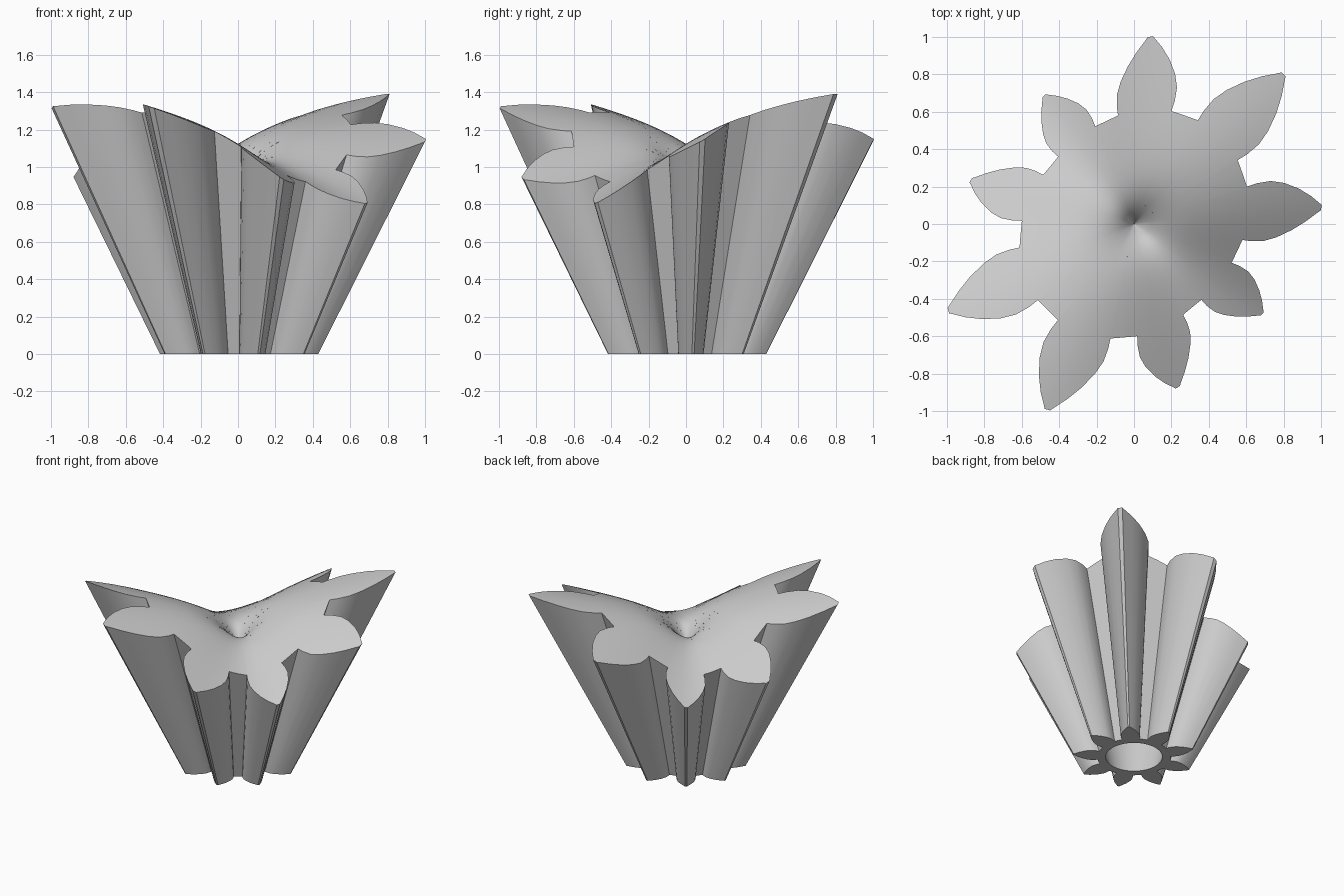
import bpy, bmesh, math
from mathutils import Vector

cube = bpy.data.objects.get("Cube")
if cube:
    bpy.data.objects.remove(cube, do_unlink=True)

PETALS = 9
BASE, SLOPE = 0.43, 0.504      # petal tip radius at the floor, and its growth with height
FACING = math.radians(45)      # direction of the highest petal
HOLE = 0.2

# Half petal outline: distance out, half width (tip at 1)
HALF = [(.59, .14), (.64, .152), (.71, .157), (.78, .142),
        (.86, .108), (.93, .066), (.98, .028), (1.0, .014)]


def crown_height(r, angle):
    """Saddle shaped top with a small pit in the middle."""
    wave = math.cos(2 * (angle - FACING))
    t = r / (BASE + SLOPE * (1.09 + 0.3 * wave))
    return 1.14 - 0.05 * t * t - 0.25 * math.exp(-t / 0.12) + 0.3 * t * wave


def outline():
    """Closed flower outline, counter-clockwise."""
    petal = [Vector((u, -v)) for u, v in HALF] + [Vector((u, v)) for u, v in reversed(HALF)]
    points = []
    for k in range(PETALS):
        a = FACING + k * math.tau / PETALS
        turn = lambda p, ang: Vector((p.x * math.cos(ang) - p.y * math.sin(ang),
                                      p.x * math.sin(ang) + p.y * math.cos(ang)))
        points += [turn(p, a) for p in petal]
        start = turn(petal[-1], a)
        end = turn(petal[0], a + math.tau / PETALS)
        points += [start.lerp(end, i / 4) for i in (1, 2, 3)]
    return points


def rim_radius(p):
    """Radius where the sloping wall meets the crown."""
    angle, size, z = math.atan2(p.y, p.x), p.length, 1.1
    for _ in range(40):
        z = crown_height(size * (BASE + SLOPE * z), angle)
    return size * (BASE + SLOPE * z)


bm = bmesh.new()
flower = outline()
rims = [rim_radius(p) for p in flower]


def ring(coords):
    return [bm.verts.new(c) for c in coords]


def bridge(a, b):
    n = len(a)
    for i in range(n):
        j = (i + 1) % n
        bm.faces.new((a[i], a[j], b[j], b[i]))


def cap(a, point):
    centre = bm.verts.new(point)
    for i in range(len(a)):
        bm.faces.new((a[i], a[(i + 1) % len(a)], centre))


def round_ring(radius, z):
    return ring([(*(p.normalized() * radius), z) for p in flower])


def crown_ring(q):
    return ring([(*(p.normalized() * r * q), crown_height(r * q, math.atan2(p.y, p.x)))
                 for p, r in zip(flower, rims)])


# Hollow core, underside and petal walls
ceiling = round_ring(HOLE * 1.9, 0.8)
hole = round_ring(HOLE, 0)
floor = ring([(p.x * BASE, p.y * BASE, 0) for p in flower])
rim = crown_ring(1)
bridge(ceiling, hole)
bridge(hole, floor)
bridge(floor, rim)
cap(list(reversed(ceiling)), (0, 0, 0.8))

# Crown surface from rim to pit
previous = rim
for step in range(17, 0, -1):
    current = crown_ring((step / 18) ** 1.5)
    bridge(previous, current)
    previous = current
cap(previous, (0, 0, crown_height(0, 0)))

bmesh.ops.recalc_face_normals(bm, faces=bm.faces)
mesh = bpy.data.meshes.new("flower_vessel")
bm.to_mesh(mesh)
bm.free()
vessel = bpy.data.objects.new("flower_vessel", mesh)
bpy.context.collection.objects.link(vessel)

grey = bpy.data.materials.new("light_grey")
grey.use_nodes = True
colour = (0.6, 0.6, 0.6, 1)
grey.diffuse_color = colour
grey.node_tree.nodes["Principled BSDF"].inputs["Base Color"].default_value = colour
mesh.materials.append(grey)

bpy.ops.object.select_all(action='DESELECT')
vessel.select_set(True)
bpy.context.view_layer.objects.active = vessel
bpy.ops.object.shade_smooth_by_angle(angle=math.radians(30))
